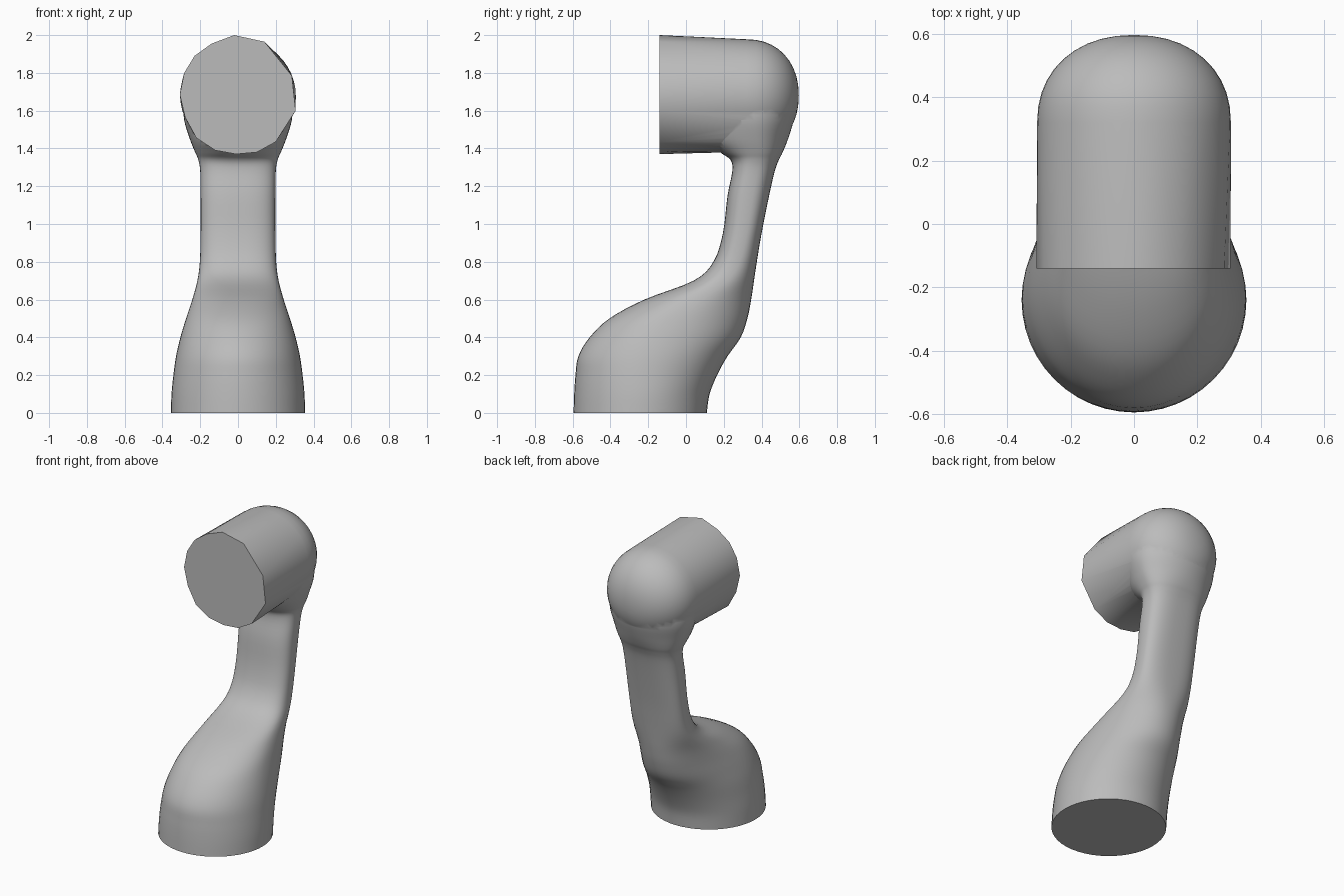
import bpy, bmesh, math
from mathutils import Vector

cube = bpy.data.objects.get("Cube")
if cube:
    bpy.data.objects.remove(cube, do_unlink=True)

grey = bpy.data.materials.new("plain grey")
grey.use_nodes = True
GREY = (0.5, 0.5, 0.5, 1)
grey.diffuse_color = GREY
grey.node_tree.nodes["Principled BSDF"].inputs["Base Color"].default_value = GREY


def make_object(name, bm):
    bmesh.ops.recalc_face_normals(bm, faces=bm.faces)
    mesh = bpy.data.meshes.new(name)
    bm.to_mesh(mesh)
    bm.free()
    mesh.materials.append(grey)
    obj = bpy.data.objects.new(name, mesh)
    bpy.context.collection.objects.link(obj)
    return obj


def smooth_rows(rows, steps):
    """Catmull-Rom resampling of the section table."""
    rows = [Vector(r) for r in rows]
    result = []
    for i in range(len(rows) - 1):
        a, b = rows[max(i - 1, 0)], rows[i]
        c, d = rows[i + 1], rows[min(i + 2, len(rows) - 1)]
        for s in range(steps):
            t = s / steps
            result.append(b + (c - a) * (t / 2)
                          + (a * 2 - b * 5 + c * 4 - d) * (t * t / 2)
                          + (b * 3 - a - c * 3 + d) * (t ** 3 / 2))
    return result + [rows[-1]]


def signed_power(v, p):
    return math.copysign(abs(v) ** p, v)


# Body and neck: horizontal sections
# height, front y, widest y, back y, half width, roundness exponent
SECTIONS = [
    (0, -.595, -.24, .11, .355, 2),
    (.1, -.592, -.23, .125, .352, 2),
    (.2, -.585, -.22, .165, .342, 2),
    (.3, -.57, -.2, .22, .328, 2),
    (.4, -.51, -.17, .29, .305, 2),
    (.5, -.405, -.1, .325, .275, 2.1),
    (.6, -.22, .04, .345, .242, 2.2),
    (.7, .04, .19, .36, .215, 2.4),
    (.8, .145, .26, .375, .202, 2.6),
    (.95, .195, .3, .4, .198, 2.7),
    (1.15, .22, .33, .44, .198, 2.7),
    (1.28, .245, .355, .47, .2, 2.6),
    (1.34, .235, .37, .492, .21, 2.4),
    (1.38, .18, .375, .512, .227, 2.2),
    (1.45, .1, .37, .54, .255, 2),
    (1.55, .1, .36, .57, .285, 2),
    (1.65, .1, .35, .58, .29, 2),
]
SIDES = 48
bm = bmesh.new()
rings = []
for z, front, mid, back, width, power in smooth_rows(SECTIONS, 4):
    ring = []
    for k in range(SIDES):
        a = math.tau * k / SIDES
        x = width * signed_power(math.cos(a), 2 / power)
        u = signed_power(math.sin(a), 2 / power)
        y = mid + u * (back - mid if u > 0 else mid - front)
        ring.append(bm.verts.new((x, y, z)))
    rings.append(ring)
for low, high in zip(rings, rings[1:]):
    for k in range(SIDES):
        n = (k + 1) % SIDES
        bm.faces.new((low[k], low[n], high[n], high[k]))
bm.faces.new(rings[0])
bm.faces.new(rings[-1])
body = make_object("body", bm)

# Head: hull from a flat, uneven polygon to a rounded back
RIM = [(-.02, 2), (.14, 1.965), (.285, 1.785), (.305, 1.6), (.2, 1.435),
       (.1, 1.38), (-.01, 1.37), (-.12, 1.39), (-.22, 1.455), (-.28, 1.565),
       (-.308, 1.685), (-.285, 1.8), (-.23, 1.89), (-.14, 1.955)]
bm = bmesh.new()
for x, z in RIM:
    bm.verts.new((x, -.14, z))
LAYERS = 10
for i in range(LAYERS):
    t = math.pi / 2 * i / LAYERS
    r = math.cos(t) ** .92
    for k in range(SIDES):
        a = math.tau * k / SIDES
        bm.verts.new((.306 * r * math.cos(a), .32 + .277 * math.sin(t) ** .92,
                      1.68 + .298 * r * math.sin(a)))
bm.verts.new((0, .597, 1.68))
hull = bmesh.ops.convex_hull(bm, input=bm.verts)
spare = {g for g in hull["geom_interior"] + hull["geom_unused"]
         if isinstance(g, bmesh.types.BMVert)}
bmesh.ops.delete(bm, geom=list(spare), context="VERTS")
bmesh.ops.dissolve_limit(bm, angle_limit=.01, verts=bm.verts, edges=bm.edges)
head = make_object("head", bm)
head.hide_render = True

# Join head and body into one skin
bpy.ops.object.select_all(action="DESELECT")
bpy.context.view_layer.objects.active = body
body.select_set(True)
join = body.modifiers.new("join", "BOOLEAN")
join.operation = "UNION"
join.solver = "EXACT"
join.object = head
bpy.ops.object.modifier_apply(modifier=join.name)
bpy.data.objects.remove(head, do_unlink=True)
bpy.ops.object.shade_smooth_by_angle(angle=math.radians(48))
body.name = "curved_pipe_body"
